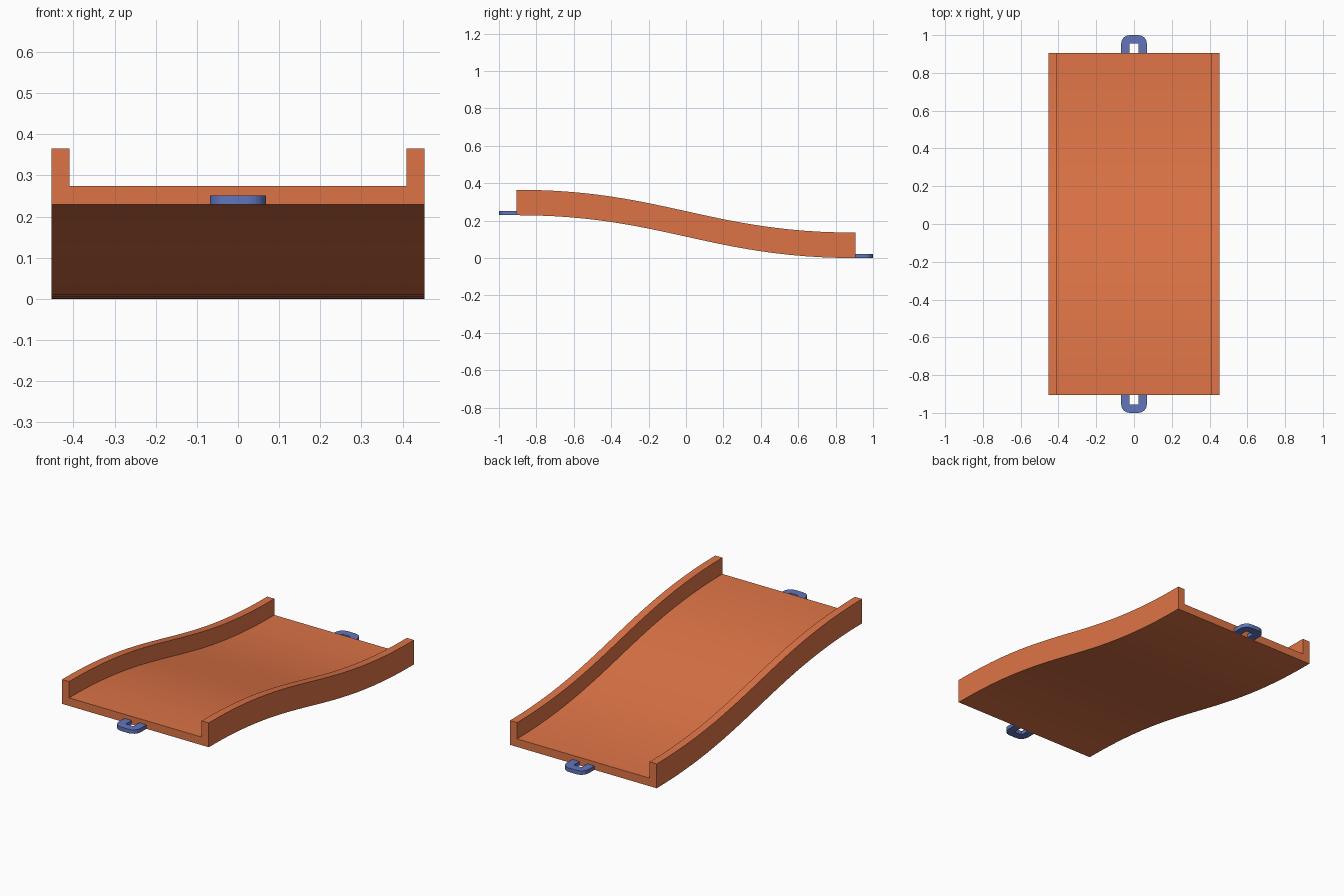
import bpy, math

cube = bpy.data.objects.get("Cube")
if cube:
    bpy.data.objects.remove(cube, do_unlink=True)


def material(name, rgb):
    m = bpy.data.materials.new(name)
    m.use_nodes = True
    m.diffuse_color = (*rgb, 1)
    m.node_tree.nodes["Principled BSDF"].inputs["Base Color"].default_value = (*rgb, 1)
    return m


orange = material("orange plastic", (0.73, 0.175, 0.062))
blue = material("blue plastic", (0.12, 0.18, 0.50))


def make_object(name, verts, faces, mat):
    mesh = bpy.data.meshes.new(name)
    mesh.from_pydata(verts, [], faces)
    mesh.materials.append(mat)
    obj = bpy.data.objects.new(name, mesh)
    bpy.context.collection.objects.link(obj)
    bpy.ops.object.select_all(action="DESELECT")
    obj.select_set(True)
    bpy.context.view_layer.objects.active = obj
    bpy.ops.object.mode_set(mode="EDIT")
    bpy.ops.mesh.select_all(action="SELECT")
    bpy.ops.mesh.normals_make_consistent(inside=False)
    bpy.ops.object.mode_set(mode="OBJECT")
    return obj


def loft(rings):
    """Closed skin through equal rings, with an n-gon cap at each end."""
    n = len(rings[0])
    verts = [v for ring in rings for v in ring]
    faces = [(a + i, a + (i + 1) % n, a + n + (i + 1) % n, a + n + i)
             for a in range(0, n * (len(rings) - 1), n) for i in range(n)]
    faces += [tuple(range(n)), tuple(range(len(verts) - n, len(verts)))]
    return verts, faces


# Track bed: a channel section swept down an S-shaped slope
HALF, RISE, HANDLE, STEPS = 0.905, 0.229, 0.43, 24
right_half = [(0.453, 0), (0.453, 0.136), (0.409, 0.136), (0.409, 0.045)]
section = right_half + [(-x, z) for x, z in reversed(right_half)]


def slope(s):
    along = 3 * s * (1 - s) * (HANDLE * (1 - s) + (1 - HANDLE) * s) + s ** 3
    return HALF * (2 * along - 1), RISE * (1 - s * s * (3 - 2 * s))


rings = []
for k in range(STEPS + 1):
    y, base = slope(k / STEPS)
    rings.append([(x, y, base + z) for x, z in section])
track = make_object("track_channel", *loft(rings), orange)
bpy.ops.object.shade_smooth_by_angle(angle=math.radians(30))

# Connector loops: rounded U-shaped clips at both ends
WIDTH, HOLE, REACH, RADIUS, THICK = 0.068, 0.024, 0.095, 0.045, 0.022


def connector(name, side, base):
    corner = [(WIDTH - RADIUS + RADIUS * math.cos(a), REACH - RADIUS + RADIUS * math.sin(a))
              for a in (math.pi / 2 * i / 4 for i in range(5))]
    half = [(HOLE, 0.05), (HOLE, 0), (WIDTH, 0)] + corner
    outline = half + [(-x, y) for x, y in reversed(half)]
    rings = [[(x, side * (HALF + y), base + z) for x, y in outline] for z in (0, THICK)]
    make_object(name, *loft(rings), blue)
    bpy.ops.object.shade_smooth_by_angle(angle=math.radians(30))


connector("front_connector", -1, RISE)
connector("back_connector", 1, 0)
